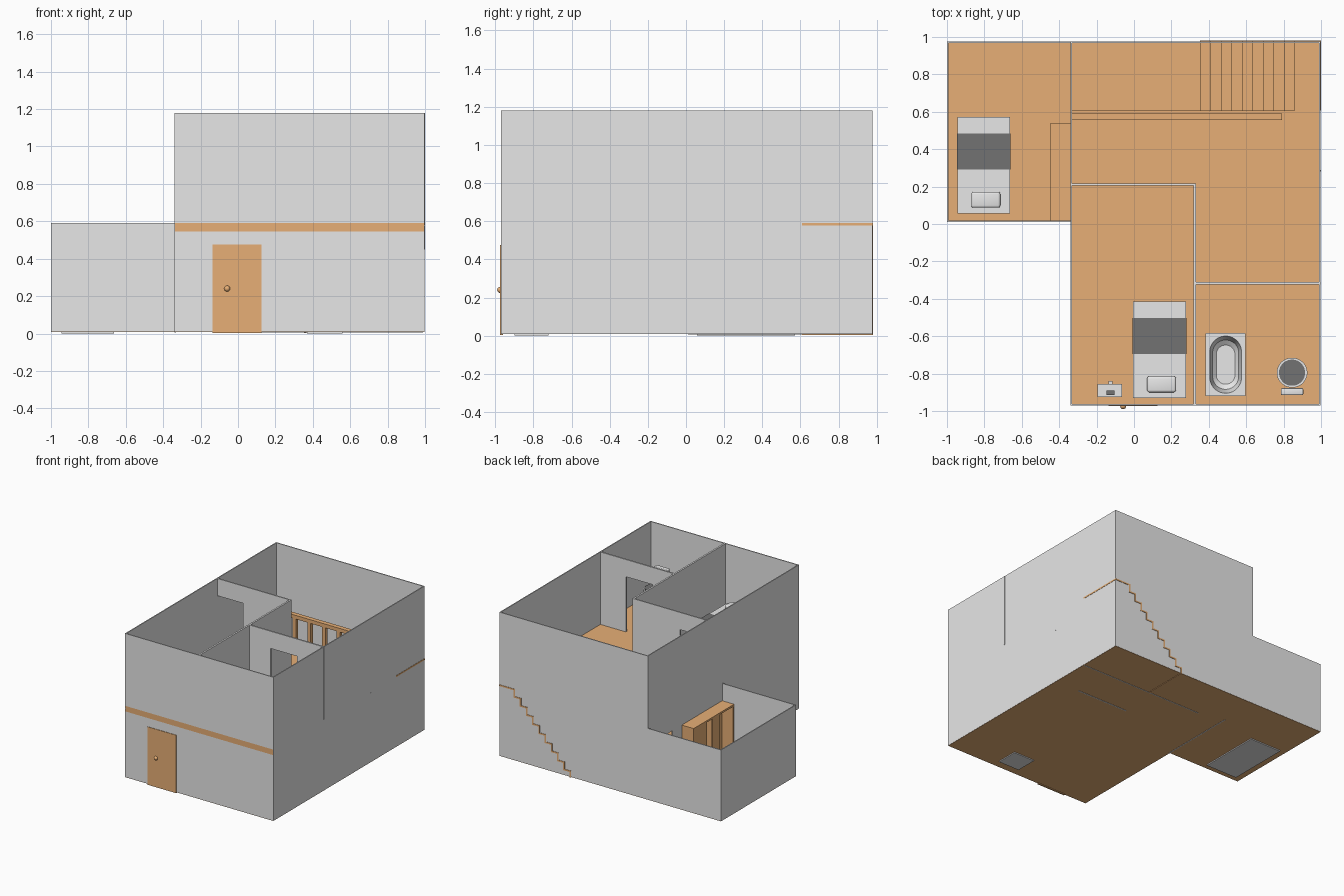
import bpy, bmesh, math

if "Cube" in bpy.data.objects:
    bpy.data.objects.remove(bpy.data.objects["Cube"])

def mat(name, c):
    m = bpy.data.materials.new(name)
    m.diffuse_color = (*c, 1)
    m.use_nodes = True
    m.node_tree.nodes["Principled BSDF"].inputs["Base Color"].default_value = m.diffuse_color
    return m

WALL = mat("plaster_grey", (0.8, 0.8, 0.8))
WOOD = mat("warm_wood", (0.8, 0.43, 0.18))
DARK = mat("dark_grey", (0.17, 0.17, 0.17))

def finish(name, bm, m, smooth=False):
    bmesh.ops.recalc_face_normals(bm, faces=bm.faces[:])
    me = bpy.data.meshes.new(name)
    bm.to_mesh(me)
    bm.free()
    me.materials.append(m)
    ob = bpy.data.objects.new(name, me)
    bpy.context.collection.objects.link(ob)
    if smooth:
        bpy.context.view_layer.objects.active = ob
        ob.select_set(True)
        bpy.ops.object.shade_smooth_by_angle()
        ob.select_set(False)
    return ob

def boxes(name, m, *items, bevel=0):
    """One object from boxes given as (x0, x1, y0, y1, z0, z1)."""
    bm = bmesh.new()
    for x0, x1, y0, y1, z0, z1 in items:
        vs = bmesh.ops.create_cube(bm, size=1)["verts"]
        for v in vs:
            v.co = ((x0 + x1) / 2 + v.co.x * (x1 - x0),
                    (y0 + y1) / 2 + v.co.y * (y1 - y0),
                    (z0 + z1) / 2 + v.co.z * (z1 - z0))
    if bevel:
        bmesh.ops.bevel(bm, geom=bm.edges[:], offset=bevel, segments=3,
                        profile=0.5, affect='EDGES')
    return finish(name, bm, m, bool(bevel))

def loft(name, m, rings):
    """Closed skin through rings of equal point count, capped at both ends."""
    bm = bmesh.new()
    loops = [[bm.verts.new(p) for p in r] for r in rings]
    n = len(loops[0])
    for a, b in zip(loops, loops[1:]):
        for i in range(n):
            j = (i + 1) % n
            bm.faces.new((a[i], a[j], b[j], b[i]))
    bm.faces.new(loops[0])
    bm.faces.new(loops[-1])
    return finish(name, bm, m, True)

def ellipse(cx, cy, rx, ry, z, straight=0, power=1, n=32):
    pts = []
    for i in range(n):
        t = 2 * math.pi * (i + 0.5) / n
        c, s = math.cos(t), math.sin(t)
        pts.append((cx + math.copysign(abs(c) ** power, c) * rx,
                    cy + math.copysign(abs(s) ** power, s) * ry
                    + math.copysign(straight, s), z))
    return pts

# Main levels
XL, XA, XR = -1.0, -0.34, 0.998      # annex left, house left, house right
YF, YB, YA = -0.97, 0.977, 0.01      # front, back, annex front
T = 0.008
G, S0, S1, TOP = 0.006, 0.545, 0.59, 1.18
DOOR = 0.45                          # doorway height

# Floors
boxes("ground_floor", WOOD, (XA, XR - .001, YF + .001, YB - .001, .008, .016),
      (XL + .001, XA, YA + .001, YB - .001, .008, .016))
boxes("upper_floor", WOOD, (XA + .003, XR - .004, YF, 0.608, S0, S1))

# Outer walls
boxes("front_wall", WALL, (XA, XR, YF, YF + T, .01, S0), (XA, XR, YF, YF + T, S1, TOP))
boxes("right_wall", WALL, (XR - T, XR, YF, YB, .01, TOP))
boxes("back_wall", WALL, (XA, XR, YB - T, YB, .01, TOP))
boxes("left_wall", WALL, (XA, XA + T, YF, YA, .01, TOP),
      (XA, XA + T, YA, 0.66, G, TOP), (XA, XA + T, 0.66, YB, DOOR, TOP))
boxes("annex_walls", WALL, (XL, XA, YA, YA + T, .01, S1),
      (XL, XL + T, YA, YB, .01, S1), (XL, XA, YB - T, YB, .01, S1))

# Upper partitions with doorways
H = S1 + DOOR
boxes("bedroom_side_partition", WALL, (.317, .331, YF - .001, .217, S1, TOP))
boxes("bedroom_back_partition", WALL, (-.10, .317, .207, .217, S1, TOP),
      (XA + T, -.10, .207, .217, H, TOP))
boxes("bathroom_partition", WALL, (.331, .52, -.323, -.311, S1, TOP),
      (.76, 1.0, -.323, -.311, S1, TOP), (.52, .76, -.323, -.311, H, TOP))

# Lower partitions
boxes("stair_partition", WALL, (-.12, XR - T, .60, .608, G, S0),
      (XA + T, -.12, .60, .608, DOOR, S0))
boxes("lower_room_partition", WALL, (.315, .78, .28, .29, G, S0),
      (.78, 1.0, .28, .29, DOOR, .575))

# Front door
boxes("front_door", WOOD, (-.135, .125, YF - .004, YF + .01, .003, .475))
bm = bmesh.new()
bmesh.ops.create_uvsphere(bm, u_segments=16, v_segments=8, radius=.016)
bmesh.ops.translate(bm, verts=bm.verts[:], vec=(-.058, YF - .004, .24))
finish("door_knob", bm, WOOD, True)

# Staircase: thin risers and treads, with a landing at the top
run, rise, x0 = .056, S1 / 10, .353
steps = []
for i in range(10):
    x, z = x0 + i * run, rise * (i + 1)
    steps.append((x, x + .012, .608, .98, max(z - rise - .012, .004), z))
    if i < 9:
        steps.append((x, x + run + .002, .608, .98, z - .012, z))
boxes("stairs", WOOD, *steps)
boxes("stair_landing", WOOD, (x0 + 9 * run, 1.0, .608, .98, S1 - .012, S1))

# Balustrade
boxes("handrail", WOOD, (XA + T, .79, .555, .592, .84, .87))
boxes("rail_posts", WOOD, *[(x - .015, x + .015, .56, .588, S1, .842)
                            for x in [-.28 + .132 * i for i in range(9)]])

def bed(name, x, y, z):
    """Bed with its head at the low y end."""
    w, l, h = .283, .515, .13
    boxes(name + "_mattress", WALL, (x, x + w, y, y + l, z, z + h))
    boxes(name + "_blanket", DARK, (x - .002, x + w + .002, y + .235, y + .427, z + .02, z + h + .003))
    boxes(name + "_pillow", WALL, (x + .075, x + .23, y + .03, y + .115, z + h, z + h + .04), bevel=.012)

bed("bedroom_bed", -.005, -.93, S1)
bed("annex_bed", -.945, .057, .0)

# Nightstand with small dark box and knob
boxes("nightstand", WALL, (-.195, -.065, -.925, -.855, S1, S1 + .13), (-.137, -.115, -.855, -.84, S1 + .08, S1 + .1))
boxes("nightstand_clock", DARK, (-.147, -.105, -.915, -.89, S1 + .13, S1 + .15))

# Bathtub
cx, cy, z = .49, -.752, S1
loft("bathtub", WALL, [ellipse(cx, cy, .107, .168, z, power=.02),
                       ellipse(cx, cy, .107, .168, z + .13, power=.02),
                       ellipse(cx, cy, .085, .085, z + .13, .068),
                       ellipse(cx, cy, .07, .07, z + .05, .062),
                       ellipse(cx, cy, .05, .05, z + .03, .055)])

# Toilet
cx, cy = .845, -.795
loft("toilet_bowl", WALL, [ellipse(cx, cy, .045, .05, z), ellipse(cx, cy, .045, .05, z + .06),
                           ellipse(cx, cy, .082, .08, z + .13), ellipse(cx, cy, .082, .08, z + .145)])
loft("toilet_lid", DARK, [ellipse(cx, cy, .07, .07, z + .145), ellipse(cx, cy, .07, .07, z + .152)])
boxes("toilet_tank", WALL, (.785, .905, -.915, -.878, z + .1, z + .28), bevel=.006)

# Annex wardrobe, partly open at the front
wx0, wx1, wy0, wy1, wz = -.447, XA, .02, .54, .45
boxes("wardrobe", WOOD, (wx0, wx1, wy0, wy1, wz - .015, wz),
      (wx0, wx1, wy0, wy0 + .015, .012, wz), (wx0, wx1, wy1 - .015, wy1, .012, wz),
      (wx1 - .01, wx1, wy0, wy1, .012, wz),
      (wx0, wx1, .27, .285, .012, wz),
      (wx0, wx0 + .012, .37, wy1, .012, wz), (wx0, wx0 + .012, .2, .3, .012, wz))

# Ground floor cabinet
boxes("cabinet", WALL, (.37, .56, -.9, -.72, .001, .3))
